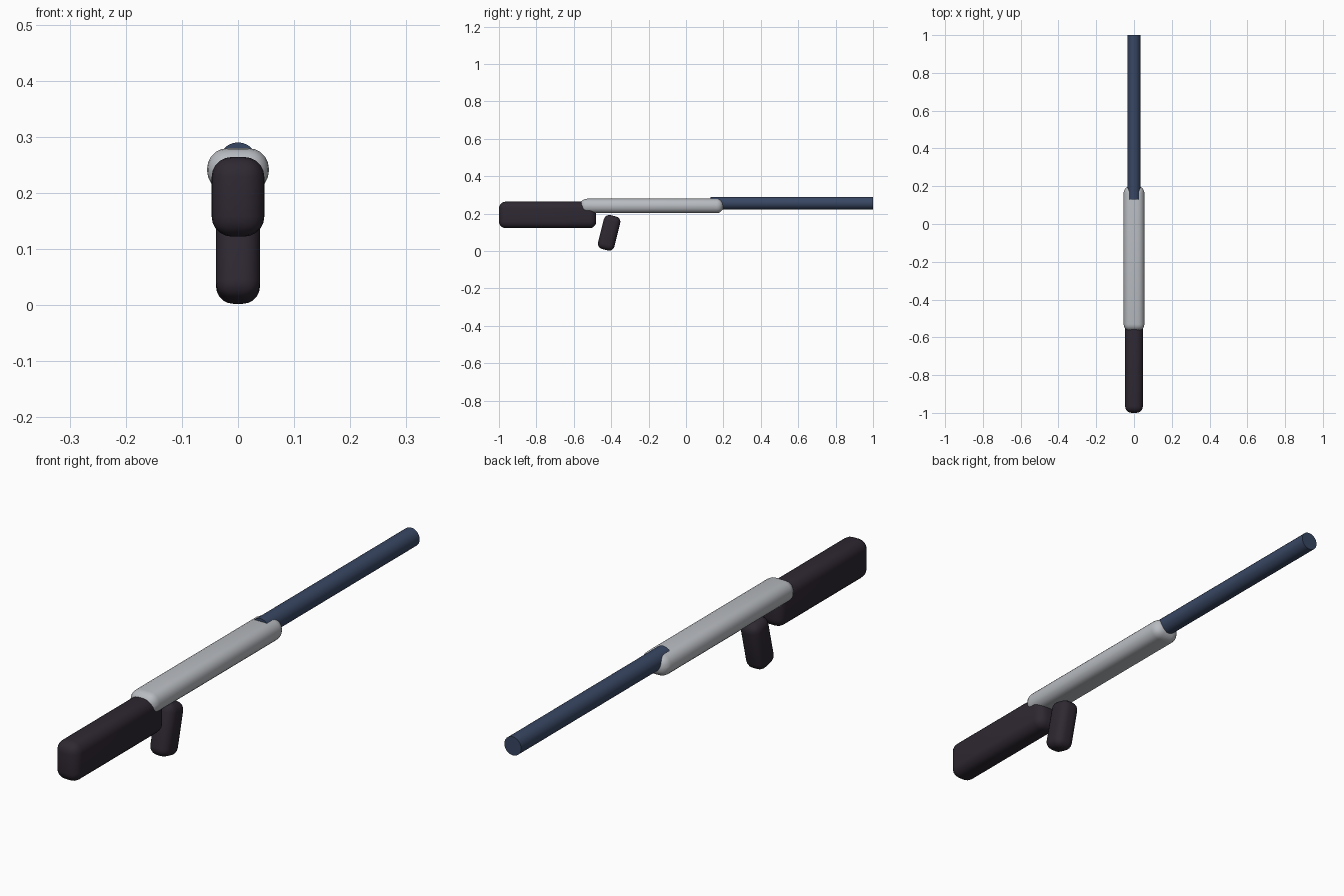
import bpy
import math

if "Cube" in bpy.data.objects:
    bpy.data.objects.remove(bpy.data.objects["Cube"])


def material(name, rgb):
    m = bpy.data.materials.new(name)
    m.diffuse_color = (*rgb, 1)
    m.use_nodes = True
    m.node_tree.nodes["Principled BSDF"].inputs["Base Color"].default_value = m.diffuse_color
    return m


dark = material("dark_plum", (0.028, 0.021, 0.032))
steel = material("pale_steel", (0.48, 0.50, 0.53))
blue = material("navy_metal", (0.04, 0.063, 0.125))


def rounded_box(name, center, size, radius, mat, tilt=0):
    bpy.ops.mesh.primitive_cube_add(size=1, location=center)
    ob = bpy.context.object
    ob.name = name
    ob.scale = size
    bpy.ops.object.transform_apply(location=False, rotation=False, scale=True)
    bevel = ob.modifiers.new("rounding", 'BEVEL')
    bevel.width = radius
    bevel.segments = 5
    bpy.ops.object.modifier_apply(modifier=bevel.name)
    ob.rotation_euler.x = tilt
    bpy.ops.object.shade_smooth_by_angle(angle=math.radians(40))
    ob.data.materials.append(mat)
    return ob


# Shoulder stock
rounded_box("stock", (0, -0.74, 0.193), (0.094, 0.52, 0.142), 0.036, dark)

# Leaning hand grip, top towards the muzzle
rounded_box("grip", (0, -0.411, 0.0975), (0.078, 0.09, 0.187), 0.03, dark,
            tilt=math.radians(-14))

# Receiver body
rounded_box("receiver", (0, -0.183, 0.241), (0.11, 0.766, 0.077), 0.036, steel)

# Barrel, sunk into the front of the receiver
bpy.ops.mesh.primitive_cylinder_add(
    vertices=24, radius=0.034, depth=0.87, location=(0, 0.565, 0.256),
    rotation=(math.pi / 2, 0, 0))
barrel = bpy.context.object
barrel.name = "barrel"
barrel.data.materials.append(blue)
bpy.ops.object.shade_smooth_by_angle(angle=math.radians(40))
